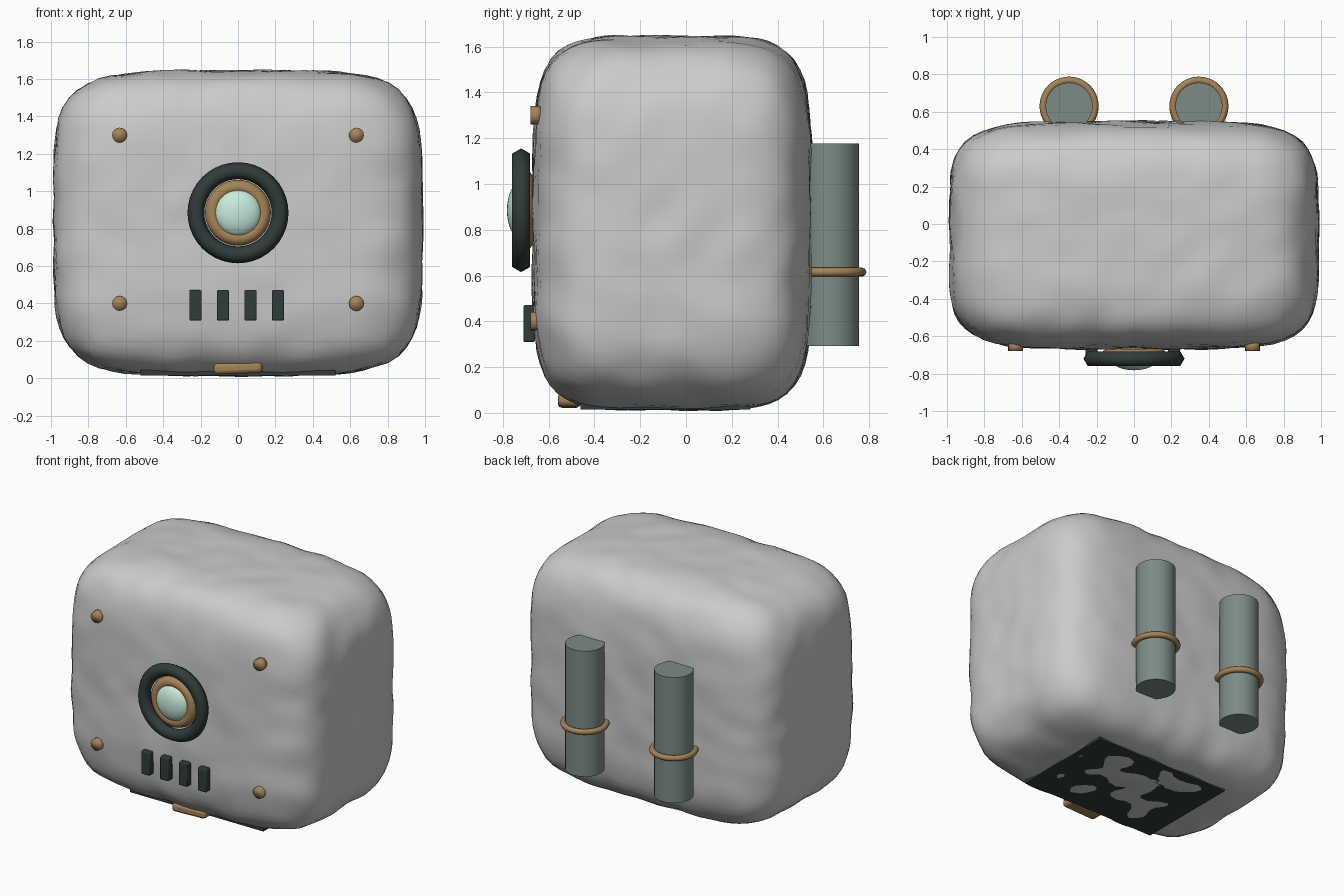
import bpy, bmesh, math
from mathutils import Vector, noise

if "Cube" in bpy.data.objects:
    bpy.data.objects.remove(bpy.data.objects["Cube"])


def material(name, rgb):
    m = bpy.data.materials.new(name)
    m.diffuse_color = (*rgb, 1)
    m.use_nodes = True
    m.node_tree.nodes["Principled BSDF"].inputs["Base Color"].default_value = m.diffuse_color
    return m


DARK = material("dark_metal", (0.03, 0.045, 0.042))
BRASS = material("brass", (0.38, 0.23, 0.09))
STEEL = material("pipe_steel", (0.2, 0.26, 0.24))
GLASS = material("pale_glass", (0.58, 0.83, 0.72))
FACE_FRONT = (math.pi / 2, 0, 0)


def finish(name, mat, angle=40):
    ob = bpy.context.object
    ob.name = name
    if mat:
        ob.data.materials.append(mat)
    bpy.ops.object.shade_smooth_by_angle(angle=math.radians(angle))
    return ob


def box(name, loc, size, mat, bevel=0.0):
    bpy.ops.mesh.primitive_cube_add(size=1, location=loc)
    ob = bpy.context.object
    ob.scale = size
    bpy.ops.object.transform_apply(location=False, rotation=False, scale=True)
    if bevel:
        mod = ob.modifiers.new("bevel", 'BEVEL')
        mod.width, mod.segments = bevel, 2
    return finish(name, mat)


def cylinder(name, loc, r, depth, mat, rot=(0, 0, 0), sides=32, angle=40):
    bpy.ops.mesh.primitive_cylinder_add(vertices=sides, radius=r, depth=depth,
                                        location=loc, rotation=rot)
    return finish(name, mat, angle)


def ring(name, loc, major, minor, mat, rot=(0, 0, 0), minor_sides=8):
    bpy.ops.mesh.primitive_torus_add(major_radius=major, minor_radius=minor,
                                     major_segments=40, minor_segments=minor_sides,
                                     location=loc, rotation=rot)
    return finish(name, mat, 80)


# Body: boulder-like rounded block with a faintly uneven surface
CENTRE, HALF, POWER = Vector((0, -0.06, 0.83)), Vector((0.985, 0.608, 0.815)), 5
bm = bmesh.new()
bmesh.ops.create_cube(bm, size=2)
bmesh.ops.subdivide_edges(bm, edges=bm.edges[:], cuts=27, use_grid_fill=True)
for v in bm.verts:
    d = Vector([math.tan(c * math.pi / 4) for c in v.co])
    d /= sum(abs(c) ** POWER for c in d) ** (1 / POWER)
    p = Vector([c * h for c, h in zip(d, HALF)])
    n = Vector([c ** 3 / h for c, h in zip(d, HALF)]).normalized()
    v.co = CENTRE + p + n * 0.012 * noise.noise(p * 6)
mesh = bpy.data.meshes.new("body")
bm.to_mesh(mesh)
bm.free()
body = bpy.data.objects.new("body", mesh)
bpy.context.collection.objects.link(body)
for poly in mesh.polygons:
    poly.use_smooth = True

# Base plate, just breaking through the underside
box("base_plate", (0, -0.09, 0.045), (1.04, 0.74, 0.06), DARK)

# Front porthole: dark rim, brass collar, glass lens
ring("porthole_rim", (0, -0.72, 0.885), 0.225, 0.045, DARK, FACE_FRONT, 6)
ring("porthole_collar", (0, -0.705, 0.885), 0.138, 0.038, BRASS, FACE_FRONT, 10)
bpy.ops.mesh.primitive_uv_sphere_add(segments=32, ring_count=16, radius=1,
                                     location=(0, -0.72, 0.885))
bpy.context.object.scale = (0.125, 0.062, 0.125)
finish("porthole_lens", GLASS)

# Vent slots
for i in range(4):
    box(f"vent_{i + 1}", (-0.227 + i * 0.147, -0.685, 0.39),
        (0.066, 0.05, 0.162), DARK, 0.007)

# Corner studs
for x in (-0.633, 0.633):
    for z in (0.4, 1.3):
        cylinder("stud", (x, -0.655, z), 0.04, 0.05, BRASS, FACE_FRONT, 16, 100)

# Brass foot clip under the front edge
clip = box("front_clip", (0, -0.51, 0.055), (0.26, 0.1, 0.06), BRASS, 0.02)
clip.rotation_euler.y = math.radians(-2)

# Back pipes with brass bands
for side, x in (("left", -0.347), ("right", 0.347)):
    cylinder(f"{side}_pipe", (x, 0.63, 0.735), 0.126, 0.885, STEEL)
    ring(f"{side}_pipe_band", (x, 0.63, 0.615), 0.138, 0.02, BRASS)
